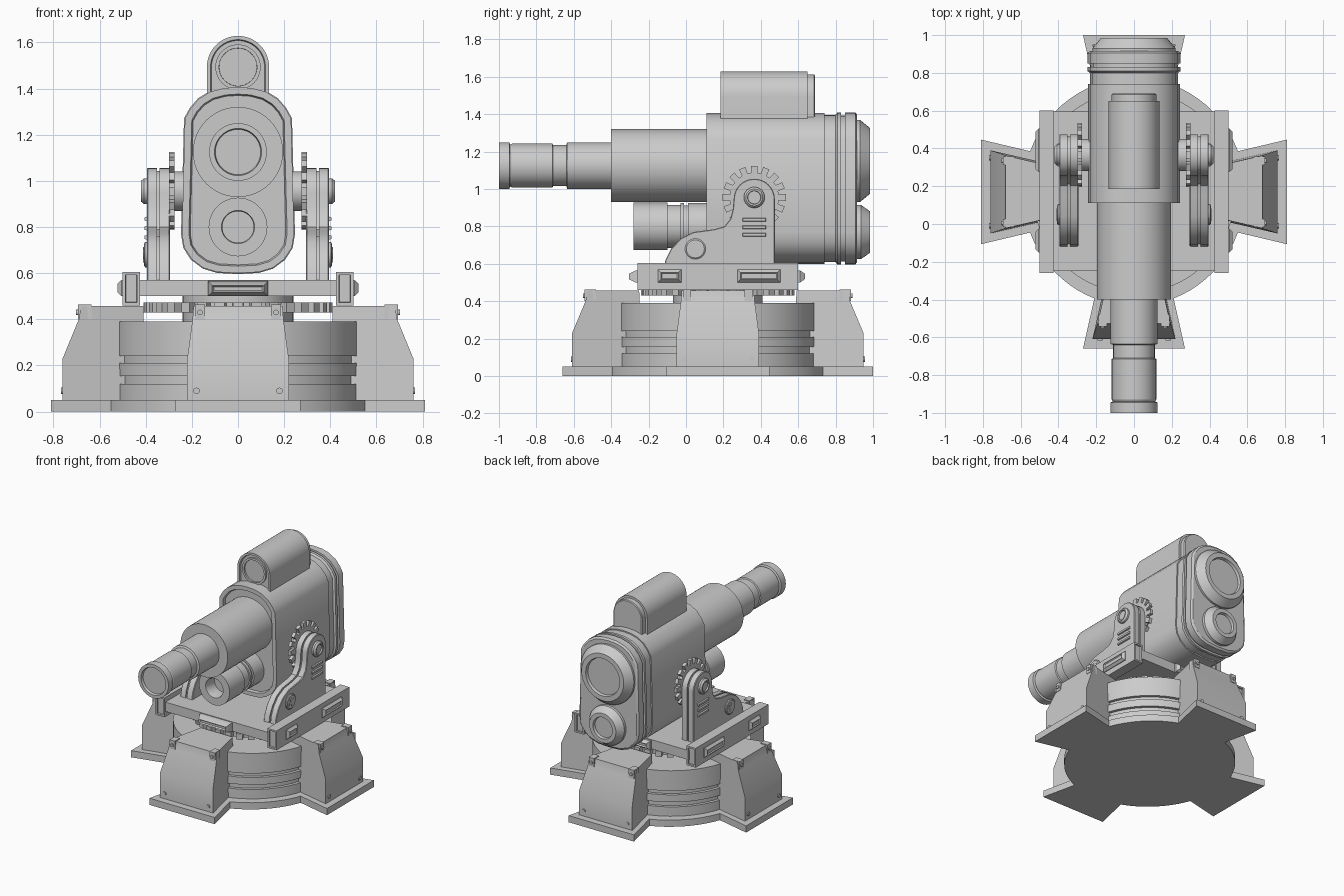
import bpy, bmesh
from math import sin, cos, pi, radians
from mathutils import Matrix, Vector

if "Cube" in bpy.data.objects:
    bpy.data.objects.remove(bpy.data.objects["Cube"])

CY = 0.17  # centre of the round base along y


def skin(name, rings, matrix=None):
    """Closed solid through a list of equal-sized point rings."""
    bm = bmesh.new()
    vs = [[bm.verts.new(p) for p in ring] for ring in rings]
    n = len(rings[0])
    for a, b in zip(vs, vs[1:]):
        for i in range(n):
            bm.faces.new((a[i], a[(i + 1) % n], b[(i + 1) % n], b[i]))
    bm.faces.new(vs[0][::-1])
    bm.faces.new(vs[-1])
    if matrix:
        bm.transform(matrix)
    bmesh.ops.recalc_face_normals(bm, faces=bm.faces)
    me = bpy.data.meshes.new(name)
    bm.to_mesh(me)
    bm.free()
    ob = bpy.data.objects.new(name, me)
    bpy.context.collection.objects.link(ob)
    return ob


def place(axis, u, v, t):
    return {'x': (t, u, v), 'y': (u, t, v), 'z': (u, v, t)}[axis]


def inset(pts, d):
    """Offset a counter-clockwise outline inwards by d."""
    out, n = [], len(pts)
    for i in range(n):
        p, a, b = (Vector(pts[j % n]) for j in (i, i - 1, i + 1))
        e, f = (p - a).normalized(), (b - p).normalized()
        m = Vector((-e.y - f.y, e.x + f.x)).normalized()
        out.append(p + m * d / max(0.4, m.dot(Vector((-e.y, e.x)))))
    return out


def loft(name, pts, axis, steps, matrix=None):
    return skin(name, [[place(axis, u, v, t) for u, v in inset(pts, d)] for t, d in steps], matrix)


def lathe(name, c, axis, steps, n=48, matrix=None):
    """Round part: steps are (position along axis, radius)."""
    return skin(name, [[place(axis, c[0] + r * cos(2 * pi * i / n), c[1] + r * sin(2 * pi * i / n), t)
                        for i in range(n)] for t, r in steps], matrix)


def box(name, lo, hi, matrix=None):
    pts = [(lo[0], lo[1]), (hi[0], lo[1]), (hi[0], hi[1]), (lo[0], hi[1])]
    return loft(name, pts, 'z', [(lo[2], 0), (hi[2], 0)], matrix)


def rect(u0, u1, v0, v1):
    return [(u0, v0), (u1, v0), (u1, v1), (u0, v1)]


def arc(c, r, a0, a1, n):
    return [(c[0] + r * cos(radians(a0 + (a1 - a0) * i / n)),
             c[1] + r * sin(radians(a0 + (a1 - a0) * i / n))) for i in range(n + 1)]


def gear(c, r0, r1, teeth):
    pts = []
    for i in range(teeth):
        for f, r in ((-0.32, r0), (-0.27, r1), (0.27, r1), (0.32, r0)):
            a = 2 * pi * (i + f) / teeth
            pts.append((c[0] + r * cos(a), c[1] + r * sin(a)))
    return pts


# Base plate: a disc with four flared feet
plate = []
for k in range(4):
    arm = [(0.55, -0.21), (0.81, -0.27), (0.81, 0.27)] + arc((0, 0), 0.589, 20.9, 69.1, 10)[:-1]
    for x, y in arm:
        p = Matrix.Rotation(k * pi / 2, 2) @ Vector((x, y))
        plate.append((p.x, p.y * 1.025 + CY))
loft("base_plate", plate, 'z', [(0, 0), (0.05, 0)])

# Grooved drum, slewing gear and hub
lathe("base_drum", (0, CY), 'z', [(0.04, .537), (.12, .537), (.12, .515), (.155, .515), (.155, .537), (.21, .537),
                                 (.21, .515), (.24, .515), (.24, .537), (.39, .537)], 64)
lathe("turntable_hub", (0, CY), 'z', [(.38, .24), (.51, .24)])
loft("slewing_gear", gear((0, CY), .37, .41, 32), 'z', [(.43, 0), (.472, 0)])

# Four armoured legs with corner clips and bolts
leg = [(.40, .045), (.76, .045), (.76, .23), (.69, .40), (.68, .458), (.41, .458)]
for k in range(4):
    stretch = 1.025 if k % 2 else 1.0
    M = Matrix.Translation((0, CY, 0)) @ Matrix.Rotation(k * pi / 2, 4, 'Z') @ Matrix.Diagonal((stretch, 1, 1, 1))
    skin("leg", [[(r, s * (.22 - .23 * (.76 - r) - .04 * max(0, z - .23)), z) for r, z in leg]
                 for s in (-1, 1)], M)
    for s in (-1, 1):
        y0 = s * .165
        box("leg_clip", (.635, y0 - .022, .40), (.694, y0 + .022, .464), M)
        lathe("leg_clip_bolt", (y0, .43), 'x', [(.69, .012), (.702, .012)], 12, M)
        lathe("leg_bolt", (s * .18, .09), 'x', [(.755, .014), (.767, .014)], 12, M)

# Deck with side rails and bevelled bumpers
box("deck", (-.44, -.25, .50), (.44, .595, .57))
bump = rect(-.13, .13, .50, .565)
loft("front_bumper", bump, 'y', [(-.24, 0), (-.27, 0), (-.305, .018), (-.295, .025)])
loft("rear_bumper", bump, 'y', [(.58, 0), (.61, 0), (.635, .018), (.625, .025)])

bracket = [(-.12, .56), (.475, .56)] + arc((.365, .945), .11, 0, 180, 16) + [
    (.25, .89), (.237, .84), (.205, .80), (.15, .785), (.04, .77), (-.03, .735), (-.08, .68), (-.11, .62)]
for s in (-1, 1):
    loft("side_rail", rect(min(s * .425, s * .5), max(s * .425, s * .5), .46, .605), 'y',
         [(-.25, .014), (-.26, .012), (-.26, 0), (.6, 0), (.6, .012), (.59, .014)])
    for y0, y1 in ((-.15, -.025), (.275, .505)):
        loft("rail_bumper", rect(y0, y1, .50, .57), 'x',
             [(s * .49, 0), (s * .505, 0), (s * .522, .016), (s * .515, .022)])
    # Layered cradle bracket
    loft("cradle_bracket", bracket, 'x', [(s * .295, .004), (s * .299, 0), (s * .34, 0), (s * .34, .012),
                                          (s * .352, .012), (s * .352, 0), (s * .391, 0), (s * .395, .004)])
    # Elevation gear, trunnion and its cap
    loft("elevation_gear", gear((.365, .955), .132, .17, 16), 'x', [(s * .275, 0), (s * .30, 0)])
    lathe("trunnion", (.365, .955), 'x', [(s * .2, .085), (s * .30, .085)])
    lathe("trunnion_cap", (.365, .955), 'x', [(s * .39, .056), (s * .408, .056), (s * .42, .045),
                                              (s * .42, .036), (s * .41, .034)], 32)
    # Round screw with a raised cross
    lathe("bracket_screw", (.05, .68), 'x', [(s * .39, .055), (s * .402, .055), (s * .407, .048)], 32)
    for a in (20, 110):
        ca, sa = cos(radians(a)), sin(radians(a))
        bar = [(.05 + u * ca - v * sa, .68 + u * sa + v * ca) for u, v in rect(-.032, .032, -.009, .009)]
        loft("screw_cross", bar, 'x', [(s * .40, 0), (s * .411, 0)])
    for z in (.755, .795, .835):
        loft("bracket_slat", rect(.30, .43, z - .011, z + .011), 'x', [(s * .39, 0), (s * .405, .004)])

# Main housing: tall rounded section with rear flanges
half = [(.09, .605), (.15, .623), (.20, .66), (.233, .71), (.243, .77), (.23, 1.27), (.205, 1.315),
        (.17, 1.355), (.12, 1.386), (.06, 1.402)]
outline = [(0, .60)] + half + [(0, 1.406)] + [(-x, z) for x, z in half[::-1]]
loft("housing", outline, 'y', [(.13, .045), (.13, .036), (.11, .03), (.11, 0), (.74, 0), (.74, .009), (.80, .009),
                               (.81, -.004), (.83, -.004), (.83, .012), (.85, .012), (.85, -.004), (.905, -.004),
                               (.915, .01)])

# Rear caps with recessed centres
lathe("rear_cap_upper", (0, 1.15), 'y', [(.90, .22), (.93, .22), (.985, .175), (.985, .14), (.965, .135)])
lathe("rear_cap_lower", (0, .77), 'y', [(.90, .145), (.935, .145), (.985, .11), (.985, .08), (.965, .076)])

# Main barrel: wide sleeve and stepped muzzle
lathe("barrel_sleeve", (0, 1.125), 'y', [(-.40, .12), (-.40, .195), (.15, .195)], 64)
lathe("barrel", (0, 1.125), 'y', [(-.98, .098), (-1, .102), (-1, .125), (-.945, .125), (-.94, .112), (-.93, .118),
                                  (-.715, .118), (-.71, .110), (-.64, .110), (-.635, .125), (-.39, .125)])

# Lower barrel with open bore
lathe("lower_barrel", (0, .80), 'y', [(-.18, .068), (-.27, .068), (-.28, .072), (-.28, .127), (-.10, .127), (-.10, .115),
                                      (-.03, .115), (-.03, .125), (-.01, .125), (-.01, .112), (.01, .112),
                                      (.01, .125), (.15, .125)])

# Top sight: arched box with lens and stepped rear
arch = [(-.135, 1.34), (.135, 1.34)] + arc((0, 1.493), .135, 0, 180, 24)
loft("top_sight", arch, 'y', [(.20, .03), (.20, .02), (.185, .016), (.185, 0), (.65, 0), (.65, .016), (.685, .016),
                              (.69, .022)])
lathe("sight_lens", (0, 1.493), 'y', [(.215, .078), (.198, .082), (.188, .082), (.188, .098), (.21, .098)][::-1], 40)

# Smooth the curves, keep the edges
for ob in bpy.data.objects:
    ob.select_set(True)
    bpy.context.view_layer.objects.active = ob
bpy.ops.object.shade_smooth_by_angle(angle=radians(28))
